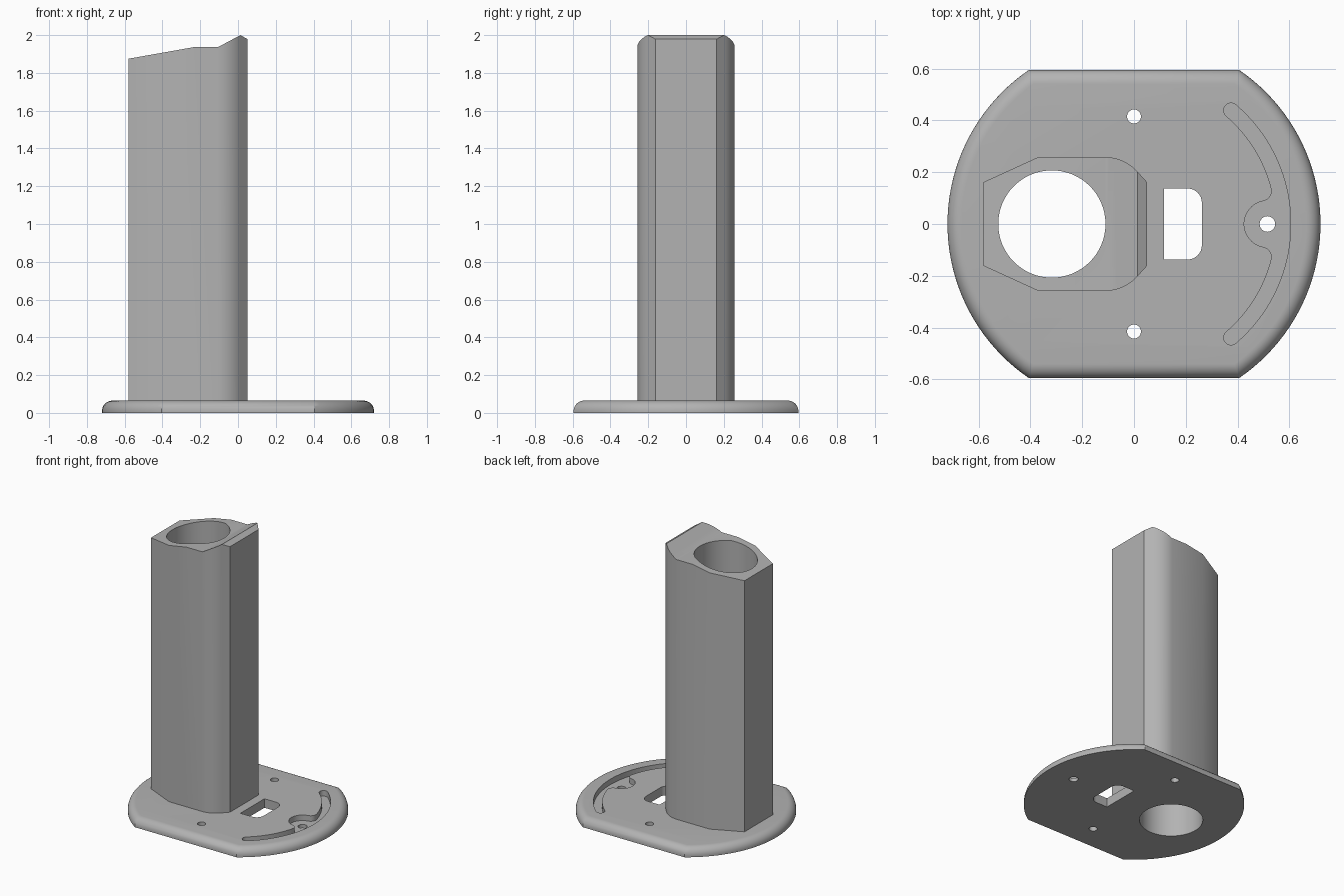
import bpy, bmesh
from math import sin, cos, pi, asin, acos, atan2, sqrt, radians
from mathutils import Vector

cube = bpy.data.objects.get("Cube")
if cube:
    bpy.data.objects.remove(cube, do_unlink=True)

grey = bpy.data.materials.new("plain grey")
grey.use_nodes = True
grey.diffuse_color = (0.45, 0.45, 0.45, 1)
grey.node_tree.nodes["Principled BSDF"].inputs["Base Color"].default_value = grey.diffuse_color


def arc(cx, cy, r, start, end, n):
    """Points along an arc, angles in radians."""
    return [(cx + r * cos(start + (end - start) * i / n),
             cy + r * sin(start + (end - start) * i / n)) for i in range(n + 1)]


def loft(name, rings):
    """Closed solid through matching rings of 3D points."""
    bm = bmesh.new()
    loops = [[bm.verts.new(p) for p in ring] for ring in rings]
    n = len(loops[0])
    for low, high in zip(loops, loops[1:]):
        for i in range(n):
            j = (i + 1) % n
            bm.faces.new((low[i], low[j], high[j], high[i]))
    bm.faces.new(loops[0][::-1])
    bm.faces.new(loops[-1])
    bmesh.ops.recalc_face_normals(bm, faces=bm.faces)
    mesh = bpy.data.meshes.new(name)
    bm.to_mesh(mesh)
    bm.free()
    mesh.materials.append(grey)
    obj = bpy.data.objects.new(name, mesh)
    bpy.context.collection.objects.link(obj)
    return obj


def prism(name, outline, z0, z1):
    return loft(name, [[(x, y, z) for x, y in outline] for z in (z0, z1)])


def boolean(target, cutter, operation="DIFFERENCE"):
    """Apply a cut and throw the cutter away."""
    cutter.hide_render = True
    mod = target.modifiers.new("cut", "BOOLEAN")
    mod.operation, mod.object, mod.solver = operation, cutter, "EXACT"
    bpy.context.view_layer.objects.active = target
    bpy.ops.object.modifier_apply(modifier=mod.name)
    bpy.data.objects.remove(cutter, do_unlink=True)


def hole(target, x, y, r, n):
    circle = arc(x, y, r, 0, 2 * pi, n)[:-1]
    boolean(target, prism("hole_cutter", circle, -0.5, 2.5))


# Base plate: disc with two flat sides and a rounded upper rim
THICK, FILLET = 0.065, 0.055


def plate_ring(inset, z):
    r, flat = 0.72 - inset, 0.595 - inset
    a = asin(flat / r)
    pts = arc(0, 0, r, -a, a, 40) + arc(0, 0, r, pi - a, pi + a, 40)
    return [(x, y, z) for x, y in pts]


rings = [plate_ring(0, 0)]
for i in range(9):
    t = i / 8 * pi / 2
    rings.append(plate_ring(FILLET * (1 - cos(t)), THICK - FILLET * (1 - sin(t))))
base = loft("base_plate", rings)

# Curved recess: arc slot with a round bay, blended by small fillets
OUT, INN, BAY, HX, F = 0.605, 0.548, 0.09, 0.515, 0.04
end_a = radians(49.5)
mid, cap = (OUT + INN) / 2, (OUT - INN) / 2
d = INN - F
fa = acos((d * d + HX * HX - (BAY + F) ** 2) / (2 * d * HX))
fx, fy = d * cos(fa), d * sin(fa)
to_bay = atan2(-fy, HX - fx)
bay_a = atan2(fy, fx - HX)
half = arc(0, 0, OUT, 0, end_a, 24)
half += arc(mid * cos(end_a), mid * sin(end_a), cap, end_a, end_a + pi, 10)[1:]
half += arc(0, 0, INN, end_a, fa, 20)[1:]
half += arc(fx, fy, F, fa, to_bay, 10)[1:]
half += arc(HX, 0, BAY, bay_a, pi, 10)[1:]
recess = half + [(x, -y) for x, y in half[-2:0:-1]]
boolean(base, prism("recess_cutter", recess, 0.025, 0.2))

# Window with two rounded corners
window = [(0.115, 0.137), (0.115, -0.137)]
window += arc(0.207, -0.082, 0.055, -pi / 2, 0, 8) + arc(0.207, 0.082, 0.055, 0, pi / 2, 8)
boolean(base, prism("window_cutter", window, -0.1, 0.2))

# Screw holes
for x, y, r in ((0, 0.415, 0.027), (0, -0.415, 0.027), (HX, 0, 0.03)):
    hole(base, x, y, r, 32)

# Column: six-sided body with two rounded shoulders
R = 0.164
side = [(0.05, 0.162)] + arc(-0.11, 0.258 - R, R, radians(40), pi / 2, 12)
side += [(-0.37, 0.258), (-0.58, 0.162)]
outline = side + [(x, -y) for x, y in side[::-1]]
column = prism("column", outline, 0.06, 2.2)

# Sloped column top, trimmed by a side profile
top = [(-0.8, -0.2), (-0.8, 1.836), (-0.23, 1.937), (-0.105, 1.937),
       (0.013, 2.0), (0.083, 1.96), (0.083, -0.2)]
trim = loft("top_trim", [[(x, y, z) for x, z in top] for y in (-0.5, 0.5)])
boolean(column, trim, "INTERSECT")

# Bore through column and plate
for part in (base, column):
    hole(part, -0.317, 0, 0.207, 64)

# Smooth shading with sharp edges kept
for part in (base, column):
    bpy.ops.object.select_all(action="DESELECT")
    part.select_set(True)
    bpy.context.view_layer.objects.active = part
    bpy.ops.object.shade_smooth_by_angle(angle=radians(30))
